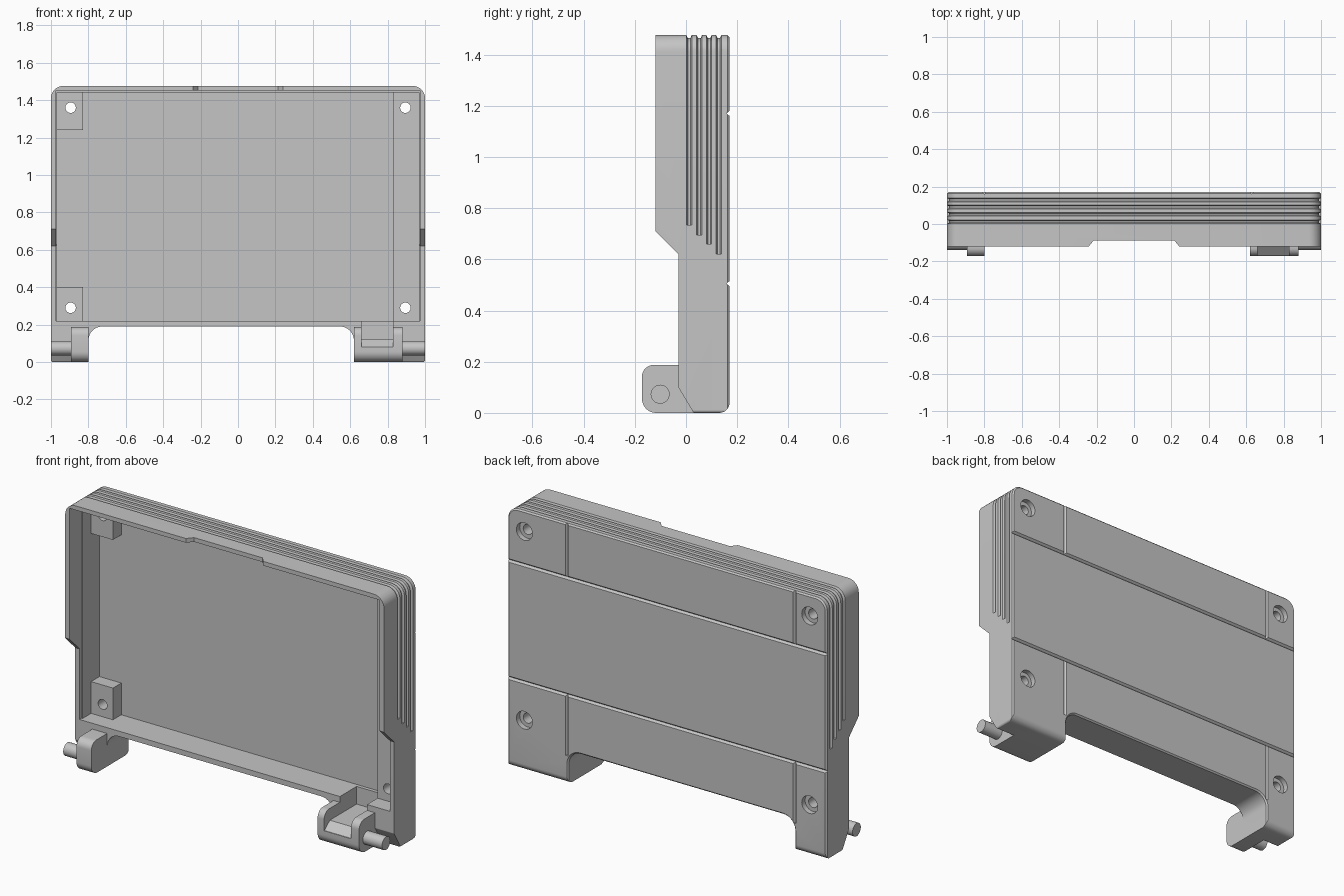
import bpy, bmesh, math
from mathutils import Vector

if "Cube" in bpy.data.objects:
    bpy.data.objects.remove(bpy.data.objects["Cube"])

grey = bpy.data.materials.new("grey plastic")
grey.diffuse_color = (0.56, 0.56, 0.56, 1)
grey.use_nodes = True
grey.node_tree.nodes["Principled BSDF"].inputs["Base Color"].default_value = grey.diffuse_color


def rounded(pts, seg=8):
    """Round polygon corners; each point is (a, b, radius)."""
    out, n = [], len(pts)
    for i, (a, b, r) in enumerate(pts):
        p = Vector((a, b))
        if r == 0:
            out.append((a, b))
            continue
        d0 = (Vector(pts[i - 1][:2]) - p).normalized()
        d1 = (Vector(pts[(i + 1) % n][:2]) - p).normalized()
        half = d0.angle(d1) / 2
        c = p + (d0 + d1).normalized() * (r / math.sin(half))
        s = p + d0 * (r / math.tan(half)) - c
        e = p + d1 * (r / math.tan(half)) - c
        a0 = math.atan2(s.y, s.x)
        sweep = (math.atan2(e.y, e.x) - a0 + math.pi) % (2 * math.pi) - math.pi
        for k in range(seg + 1):
            t = a0 + sweep * k / seg
            out.append((c.x + r * math.cos(t), c.y + r * math.sin(t)))
    return out


def loft(name, sections, axis, bevel_far=0):
    """Join matching 2D outlines (points, t) along x (outline y,z), y (x,z) or z (x,y)."""
    place = {'x': lambda a, b, t: (t, a, b), 'y': lambda a, b, t: (a, t, b),
             'z': lambda a, b, t: (a, b, t)}[axis]
    bm = bmesh.new()
    rows = [[bm.verts.new(place(a, b, t)) for a, b in pts] for pts, t in sections]
    bm.faces.new(rows[0])
    far = bm.faces.new(rows[-1])
    n = len(rows[0])
    for r0, r1 in zip(rows, rows[1:]):
        for i in range(n):
            j = (i + 1) % n
            bm.faces.new((r0[i], r0[j], r1[j], r1[i]))
    bmesh.ops.recalc_face_normals(bm, faces=bm.faces)
    if bevel_far:
        bmesh.ops.bevel(bm, geom=list(far.edges), offset=bevel_far, segments=1, affect='EDGES')
    me = bpy.data.meshes.new(name)
    bm.to_mesh(me)
    bm.free()
    me.materials.append(grey)
    ob = bpy.data.objects.new(name, me)
    bpy.context.collection.objects.link(ob)
    return ob


def prism(name, pts, axis, lo, hi, bevel_far=0):
    return loft(name, [(pts, lo), (pts, hi)], axis, bevel_far)


def box(name, x0, x1, y0, y1, z0, z1):
    return prism(name, [(x0, z0), (x1, z0), (x1, z1), (x0, z1)], 'y', y0, y1)


def rod(name, a, b, r, axis, lo, hi, n=32):
    pts = [(a + r * math.cos(2 * math.pi * k / n), b + r * math.sin(2 * math.pi * k / n)) for k in range(n)]
    return prism(name, pts, axis, lo, hi)


def combine(ob, tool, op='DIFFERENCE'):
    """Apply a boolean and remove the helper."""
    m = ob.modifiers.new("combine", 'BOOLEAN')
    m.operation, m.object, m.solver = op, tool, 'EXACT'
    bpy.context.view_layer.objects.active = ob
    bpy.ops.object.modifier_apply(modifier=m.name)
    bpy.data.objects.remove(tool)


H = 1.476
# Shell: front outline with the bottom notch, trimmed by the side profile
shell = prism("shell", rounded([
    (-1, 0, .012), (-.80, 0, 0), (-.80, .19, .075), (.62, .19, .075), (.62, 0, 0),
    (1, 0, .012), (1, H, .065), (-1, H, .065)]), 'y', -.12, .17, .008)
side = rounded([(-.2, .71, 0), (-.12, .71, 0), (-.03, .62, 0), (-.03, .10, .01), (.03, 0, .01),
                (.17, 0, .04), (.17, 1.6, 0), (-.2, 1.6, 0)])
combine(shell, prism("side_trim", side, 'x', -1.2, 1.2), 'INTERSECT')

# Hollow interior with a slightly wider mouth, and its screw bosses
combine(shell, box("cavity", -.967, .967, -.3, .14, .22, 1.44))
combine(shell, box("mouth", -.973, .973, -.3, -.01, .22, 1.452))
for x0, x1, z0, z1 in ((-.98, -.83, 1.24, 1.455), (-.98, -.83, .21, .40), (.83, .98, .21, 1.455)):
    combine(shell, box("boss", x0, x1, .065, .15, z0, z1), 'UNION')

# Hinge feet with rounded fronts
foot = rounded([(-.172, 0, .055), (.06, 0, 0), (.06, .187, 0), (-.172, .187, .045)])
for x0, x1 in ((-.893, -.80), (.62, .88)):
    combine(shell, prism("foot", foot, 'x', x0, x1), 'UNION')

# Cable channel through the right foot, with a sloping front lip
channel = [(-.3, .08), (-.168, .08), (-.12, .12), (.12, .12), (.12, .30), (-.3, .30)]
combine(shell, prism("channel", channel, 'x', .66, .83))

# Shallow relief in the top rim
combine(shell, prism("rim_relief", [(-.25, -.13), (-.215, -.087), (.215, -.087), (.25, -.13)], 'z', 1.43, 1.6))


# Flared grooves wrapping the sides and top, each ending lower toward the back
def groove_ring(z, d):
    inner = rounded([(d - 1, z, 0), (d - 1, H - d, .065 - d), (1 - d, H - d, .065 - d), (1 - d, z, 0)])
    return [(-1.1, z), (-1.1, 1.6), (1.1, 1.6), (1.1, z)] + inner[::-1]


for y, z in ((.012, .735), (.052, .695), (.09, .66), (.128, .62)):
    shallow, deep = groove_ring(z, -.001), groove_ring(z, .012)
    combine(shell, loft("side_groove", [(shallow, y - .011), (deep, y - .005),
                                        (deep, y + .005), (shallow, y + .011)], 'y'))

# V grooves on the back panel
for z in (1.17, .505):
    v = [(.158, z), (.175, z - .014), (.175, z + .014)]
    combine(shell, prism("back_groove", v, 'x', -1.1, 1.1))
for x in (-.80, .63):
    for z0, z1 in ((.16, .505), (1.17, 1.6)):
        v = [(x, .159), (x - .012, .175), (x + .012, .175)]
        combine(shell, prism("back_groove", v, 'z', z0, z1))

# Countersunk screw holes
for x in (-.895, .895):
    for z in (.29, 1.36):
        combine(shell, rod("screw_hole", x, z, .028, 'y', -.3, .3))
        combine(shell, rod("screw_recess", x, z, .05, 'y', .14, .3))

# Hinge pins
pins = [rod("left_hinge_pin", -.101, .073, .037, 'x', -1, -.88),
        rod("right_hinge_pin", -.101, .073, .037, 'x', .87, 1)]

for ob in [shell] + pins:
    bpy.ops.object.select_all(action='DESELECT')
    ob.select_set(True)
    bpy.context.view_layer.objects.active = ob
    bpy.ops.object.shade_smooth_by_angle(angle=math.radians(30))
